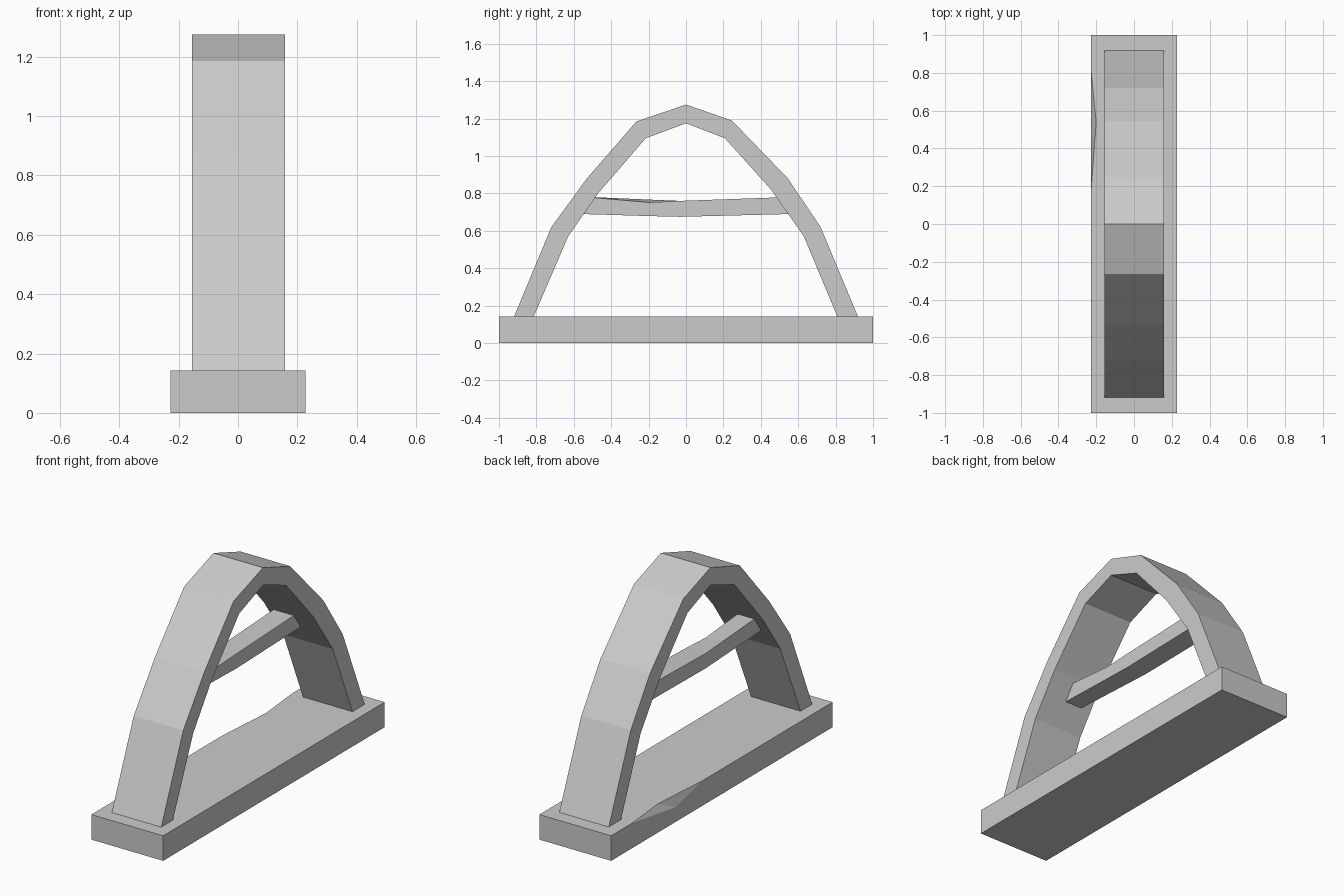
import bpy
import bmesh

cube = bpy.data.objects.get("Cube")
if cube:
    bpy.data.objects.remove(cube, do_unlink=True)

# Single plain stone colour
stone = bpy.data.materials.new("stone_grey")
stone.use_nodes = True
grey = (0.6, 0.6, 0.6, 1)
stone.diffuse_color = grey
stone.node_tree.nodes["Principled BSDF"].inputs["Base Color"].default_value = grey


def make_object(name, bm):
    bmesh.ops.recalc_face_normals(bm, faces=bm.faces)
    mesh = bpy.data.meshes.new(name)
    bm.to_mesh(mesh)
    bm.free()
    mesh.materials.append(stone)
    obj = bpy.data.objects.new(name, mesh)
    bpy.context.collection.objects.link(obj)
    return obj


def loft(name, rings):
    """Join equal cross-sections into a closed solid."""
    bm = bmesh.new()
    rings = [[bm.verts.new(p) for p in ring] for ring in rings]
    n = len(rings[0])
    for a, b in zip(rings, rings[1:]):
        for i in range(n):
            j = (i + 1) % n
            bm.faces.new((a[i], a[j], b[j], b[i]))
    bm.faces.new(rings[0])
    bm.faces.new(rings[-1])
    return make_object(name, bm)


# Base slab with a shallow chip in one long upper edge
W, TOP = 0.227, 0.143
bm = bmesh.new()
corners = [(-W, -1), (W, -1), (W, 1), (-W, 1)]
low = [bm.verts.new((x, y, 0)) for x, y in corners]
high = [bm.verts.new((x, y, TOP)) for x, y in corners]
chip_back = bm.verts.new((-W, 0.81, TOP))
chip_top = bm.verts.new((-0.2, 0.54, TOP))
chip_front = bm.verts.new((-W, 0.18, TOP))
chip_side = bm.verts.new((-W, 0.42, 0.085))
bm.faces.new(low)
for i in range(3):
    bm.faces.new((low[i], low[i + 1], high[i + 1], high[i]))
bm.faces.new(high + [chip_back, chip_top, chip_front])
bm.faces.new((low[3], low[0], high[0], chip_front, chip_side, chip_back, high[3]))
bm.faces.new((chip_back, chip_side, chip_top))
bm.faces.new((chip_top, chip_side, chip_front))
make_object("base_slab", bm)

# Faceted arch: outer and inner outlines as (y, z)
outer = [(-0.92, 0.14), (-0.72, 0.62), (-0.53, 0.88), (-0.265, 1.185), (0, 1.275),
         (0.245, 1.19), (0.545, 0.88), (0.72, 0.62), (0.92, 0.14)]
inner = [(-0.815, 0.14), (-0.63, 0.57), (-0.47, 0.80), (-0.215, 1.095), (0, 1.175),
         (0.208, 1.095), (0.455, 0.82), (0.63, 0.57), (0.81, 0.14)]
X0, X1 = -0.155, 0.158
loft("arch", [[(X0, *o), (X1, *o), (X1, *i), (X0, *i)] for o, i in zip(outer, inner)])

# Sagging crossbar: y, left x, right x, bottom z, top left z, top right z
sections = [(-0.56, -0.092, 0.016, 0.69, 0.783, 0.783),
            (-0.2, -0.1, 0.016, 0.679, 0.767, 0.752),
            (-0.03, -0.105, 0.016, 0.675, 0.76, 0.76),
            (0.56, -0.115, 0.014, 0.69, 0.781, 0.781)]
loft("crossbar", [[(l, y, b), (r, y, b), (r, y, tr), (l, y, tl)]
                  for y, l, r, b, tl, tr in sections])
